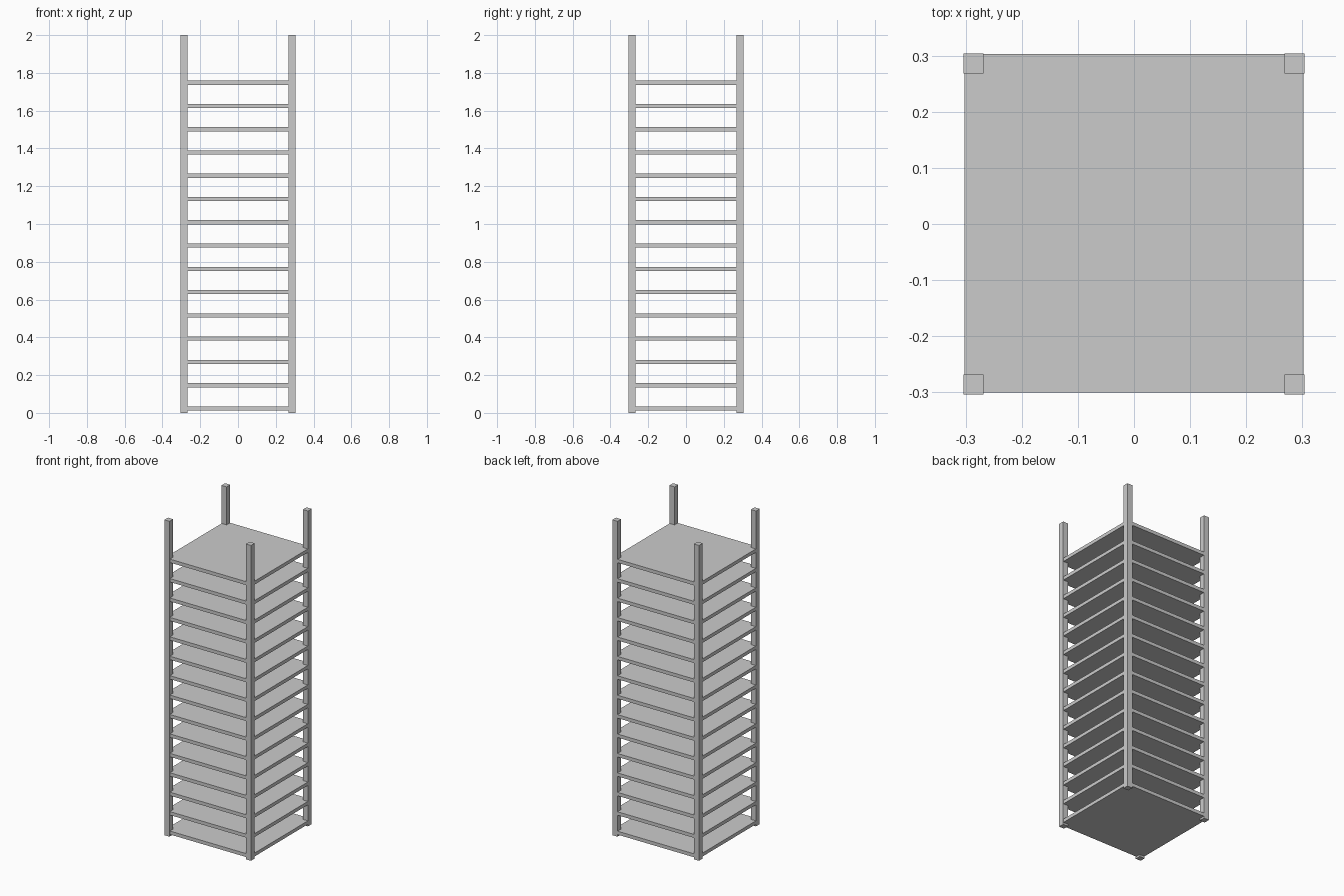
import bpy

if "Cube" in bpy.data.objects:
    bpy.data.objects.remove(bpy.data.objects["Cube"])

HALF = 0.304      # outer half width
POST = 0.036      # post thickness
SHELVES = 15
Z_LOW, Z_HIGH = 0.0235, 1.748


def box(name, size, center):
    bpy.ops.mesh.primitive_cube_add(size=1, location=center)
    ob = bpy.context.object
    ob.name = name
    ob.scale = size
    bpy.ops.object.transform_apply(location=False, rotation=False, scale=True)
    return ob


# Four square corner posts
c = HALF - POST / 2
for sy, depth in ((-1, "front"), (1, "back")):
    for sx, side in ((-1, "left"), (1, "right")):
        box(f"{depth}_{side}_post", (POST, POST, 2.0), (sx * c, sy * c, 1.0))

# Evenly spaced shelf boards, almost flush with the posts
step = (Z_HIGH - Z_LOW) / (SHELVES - 1)
for i in range(SHELVES):
    box(f"shelf_{i + 1:02d}", (0.605, 0.603, 0.022), (0, 0.0015, Z_LOW + i * step))
